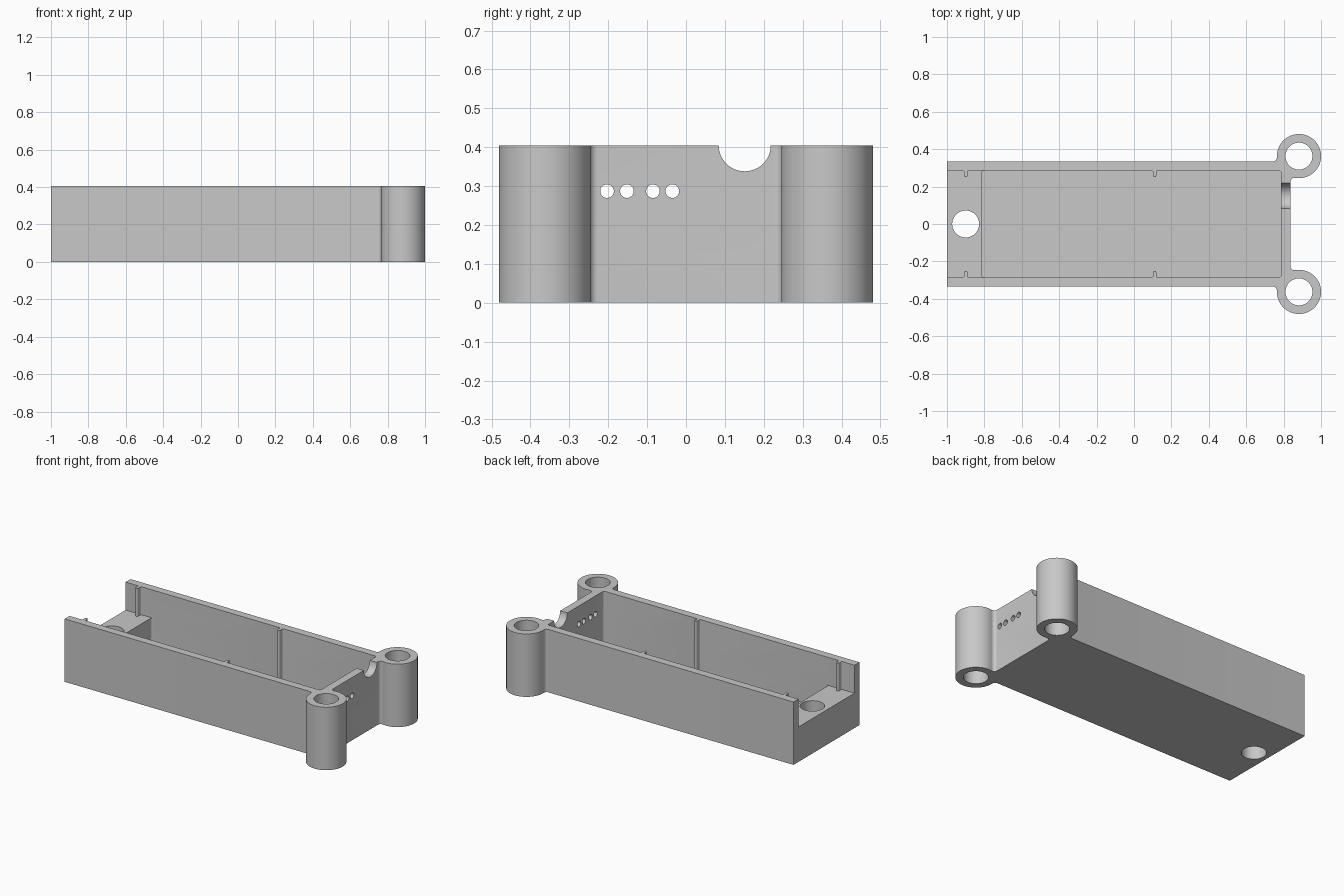
import bpy, bmesh, math
from math import pi, cos, sin, sqrt, atan2

cube = bpy.data.objects.get("Cube")
if cube:
    bpy.data.objects.remove(cube, do_unlink=True)

H = 0.405                        # overall height
FLOOR, STEP = 0.067, 0.225       # cavity floor and raised end shelf
OUT_Y, IN_Y = 0.335, 0.285       # outer and inner wall faces
END_X, IN_X = 0.837, 0.786       # closed end, outer and inner
SHELF_X = -0.815
PX, PY, PR, BORE = 0.882, 0.363, 0.118, 0.072   # corner posts
FILLET = 0.02

grey = bpy.data.materials.new("plain grey")
grey.use_nodes = True
colour = (0.58, 0.58, 0.58, 1)
grey.diffuse_color = colour
grey.node_tree.nodes["Principled BSDF"].inputs["Base Color"].default_value = colour


def arc(cx, cy, r, a0, a1, n):
    return [(cx + r * cos(a0 + (a1 - a0) * i / n),
             cy + r * sin(a0 + (a1 - a0) * i / n)) for i in range(n + 1)]


def mirrored(half):
    """Close a +y half outline with its reflection."""
    return half + [(x, -y) for x, y in reversed(half)]


def prism(name, outline, low, high, axis="z"):
    """Extrude a flat outline along z, or along x with the outline in (y, z)."""
    place = (lambda p, d: (p[0], p[1], d)) if axis == "z" else (lambda p, d: (d, p[0], p[1]))
    bm = bmesh.new()
    bottom = [bm.verts.new(place(p, low)) for p in outline]
    top = [bm.verts.new(place(p, high)) for p in outline]
    bm.faces.new(bottom)
    bm.faces.new(top)
    n = len(outline)
    for i in range(n):
        j = (i + 1) % n
        bm.faces.new((bottom[i], bottom[j], top[j], top[i]))
    bmesh.ops.recalc_face_normals(bm, faces=bm.faces)
    mesh = bpy.data.meshes.new(name)
    bm.to_mesh(mesh)
    bm.free()
    mesh.materials.append(grey)
    obj = bpy.data.objects.new(name, mesh)
    bpy.context.collection.objects.link(obj)
    return obj


def cylinder(name, cx, cy, r, low, high, axis="z"):
    return prism(name, arc(cx, cy, r, 0, 2 * pi, 48)[:-1], low, high, axis)


def body_half():
    """Side wall, fillet, post, fillet, closed end."""
    d = PR + FILLET
    y1 = OUT_Y + FILLET
    x1 = PX - sqrt(d * d - (PY - y1) ** 2)
    x2 = END_X + FILLET
    y2 = PY - sqrt(d * d - (PX - x2) ** 2)
    a1 = atan2(PY - y1, PX - x1)
    a2 = atan2(PY - y2, PX - x2)
    return ([(-1, OUT_Y)]
            + arc(x1, y1, FILLET, -pi / 2, a1, 8)
            + arc(PX, PY, PR, pi + a1, a2 - pi, 48)[1:-1]
            + arc(x2, y2, FILLET, a2, pi, 8))


def pocket_half(start, ribs, round_start):
    """Inner wall with slim round-nosed, flared ribs and a softened corner."""
    c, w, f, tip = 0.012, 0.009, 0.007, 0.035
    pts = arc(start + c, IN_Y - c, c, pi, pi / 2, 5) if round_start else [(start, IN_Y)]
    for x in ribs:
        pts += arc(x - w - f, IN_Y - f, f, pi / 2, 0, 4)
        pts += arc(x, IN_Y - tip + w, w, pi, 2 * pi, 8)
        pts += arc(x + w + f, IN_Y - f, f, pi, pi / 2, 4)
    return pts + arc(IN_X - c, IN_Y - c, c, pi / 2, 0, 5)


# Solid tray with corner posts
tray = prism("tray_body", mirrored(body_half()), 0, H)

# Cavity, shelf clearance, post bores, shelf hole, cable notch and vents
cutters = [
    prism("shelf_cutter", mirrored(pocket_half(-1.1, (-0.9, 0.11), False)), STEP, H + 0.1),
    prism("cavity_cutter", mirrored(pocket_half(SHELF_X, (0.11,), True)), FLOOR, H + 0.1),
    cylinder("shelf_hole_cutter", -0.9, 0, BORE, -0.1, H + 0.1),
    cylinder("notch_cutter", 0.151, H, 0.067, 0.7, 0.9, "x"),
]
for side in (-1, 1):
    cutters.append(cylinder("bore_cutter", PX, side * PY, BORE, -0.1, H + 0.1))
for y in (-0.203, -0.152, -0.085, -0.035):
    cutters.append(cylinder("vent_cutter", y, 0.287, 0.0175, 0.7, 0.9, "x"))

bpy.context.view_layer.objects.active = tray
for cutter in cutters:
    cutter.hide_render = True
    mod = tray.modifiers.new(cutter.name, "BOOLEAN")
    mod.operation = "DIFFERENCE"
    mod.solver = "EXACT"
    mod.object = cutter
    bpy.ops.object.modifier_apply(modifier=mod.name)
    bpy.data.objects.remove(cutter, do_unlink=True)

# Smooth round walls, crisp edges
bpy.ops.object.select_all(action="DESELECT")
tray.select_set(True)
bpy.ops.object.shade_smooth_by_angle(angle=math.radians(30))
